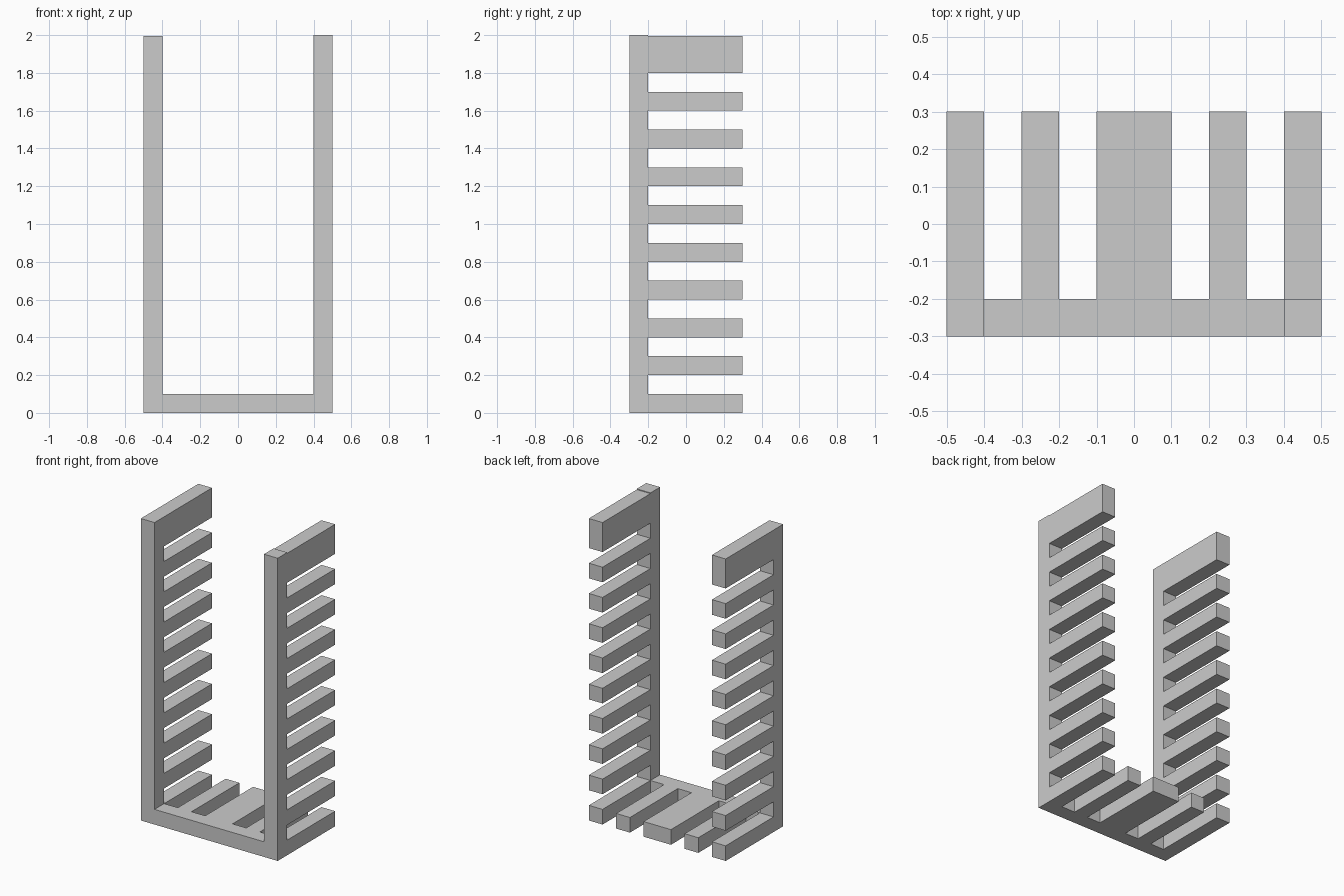
import bpy
import bmesh

if "Cube" in bpy.data.objects:
    bpy.data.objects.remove(bpy.data.objects["Cube"])

FRONT, INNER, BACK = -0.3, -0.2, 0.3   # spine front, spine back, tooth tips (y)
T = 0.1                                # panel thickness


def comb(name, start, end, teeth, place, depth):
    """Comb outline (spine along u, teeth towards +y) extruded by depth."""
    pts = [(start, FRONT), (end, FRONT), (end, INNER)]
    for a, b in reversed(teeth):
        pts += [(b, INNER), (b, BACK), (a, BACK), (a, INNER)]
    pts.append((start, INNER))
    # drop repeated points where a tooth is flush with the end of the spine
    outline = [p for i, p in enumerate(pts) if p != pts[i - 1]]

    bm = bmesh.new()
    face = bm.faces.new([bm.verts.new(place(u, y)) for u, y in outline])
    ext = bmesh.ops.extrude_face_region(bm, geom=[face])
    moved = [g for g in ext["geom"] if isinstance(g, bmesh.types.BMVert)]
    bmesh.ops.translate(bm, verts=moved, vec=depth)
    bmesh.ops.recalc_face_normals(bm, faces=bm.faces)
    mesh = bpy.data.meshes.new(name)
    bm.to_mesh(mesh)
    bm.free()
    obj = bpy.data.objects.new(name, mesh)
    bpy.context.collection.objects.link(obj)
    return obj


# Upright side panels: nine slim teeth and one tall one at the top
side_teeth = [(round(0.2 * i, 3), round(0.2 * i + 0.1, 3)) for i in range(9)]
side_teeth.append((1.8, 1.995))
for name, x, top in (("left_side", -0.5, 1.995), ("right_side", 0.4, 2.0)):
    comb(name, 0.0, top, side_teeth, lambda u, y, x=x: (x, y, u), (T, 0, 0))

# Floor panel between the sides: a wide middle tooth and a slim one each side
floor_teeth = [(-0.3, -0.2), (-0.1, 0.1), (0.2, 0.3)]
comb("floor", -0.4, 0.4, floor_teeth, lambda u, y: (u, y, 0.0), (0, 0, T))
